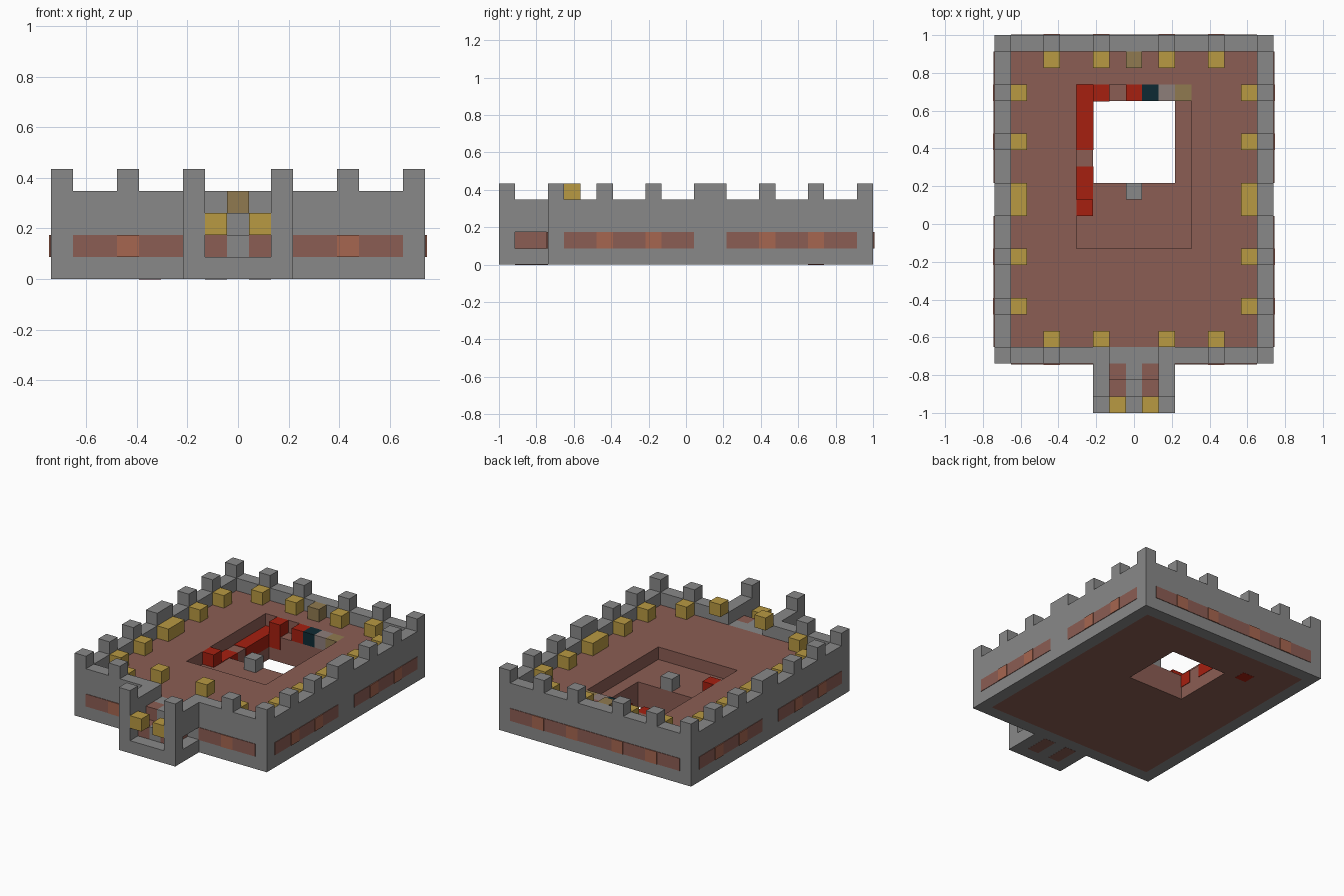
import bpy, bmesh
from mathutils import Matrix, Vector

cube = bpy.data.objects.get("Cube")
if cube:
    bpy.data.objects.remove(cube, do_unlink=True)

U = 2 / 23                       # block size
ORIGIN = Vector((8.5, 11.5, 0))  # block grid centre
PAD = 0.04                       # plate thickness in blocks

COLOURS = {
    "stone_grey": (0.25, 0.25, 0.25),
    "brick_brown": (0.26, 0.11, 0.087),
    "light_brick": (0.38, 0.133, 0.08),
    "torch_yellow": (0.48, 0.32, 0.055),
    "dim_torch": (0.28, 0.195, 0.08),
    "bright_red": (0.38, 0.014, 0.005),
    "dark_teal": (0.004, 0.023, 0.033),
    "dusty_grey": (0.27, 0.21, 0.195),
}
MATS = {}
for label, rgb in COLOURS.items():
    m = bpy.data.materials.new(label)
    m.use_nodes = True
    m.diffuse_color = (*rgb, 1)
    bsdf = m.node_tree.nodes["Principled BSDF"]
    bsdf.inputs["Base Color"].default_value = (*rgb, 1)
    bsdf.inputs["Roughness"].default_value = 0.9
    MATS[label] = m


def finish(name, bm, colour):
    for v in bm.verts:
        v.co = (v.co - ORIGIN) * U
    bmesh.ops.recalc_face_normals(bm, faces=bm.faces)
    mesh = bpy.data.meshes.new(name)
    bm.to_mesh(mesh)
    bm.free()
    mesh.materials.append(MATS[colour])
    bpy.context.collection.objects.link(bpy.data.objects.new(name, mesh))


def boxes(name, colour, *bounds):
    """One object of boxes, each given as (x0, x1, y0, y1, z0, z1) in blocks."""
    bm = bmesh.new()
    for x0, x1, y0, y1, z0, z1 in bounds:
        mid = Vector((x0 + x1, y0 + y1, z0 + z1)) / 2
        size = Matrix.Diagonal((x1 - x0, y1 - y0, z1 - z0, 1))
        bmesh.ops.create_cube(bm, size=1, matrix=Matrix.Translation(mid) @ size)
    finish(name, bm, colour)


def block(x, y, z, height=1):
    return (x, x + 1, y, y + 1, z, z + height)


def ring(name, colour, outer, inner, z0, z1):
    """Rectangular frame with an opening."""
    bm = bmesh.new()
    loops = []
    for x0, x1, y0, y1 in (outer, inner):
        for z in (z0, z1):
            loops.append([bm.verts.new((x, y, z)) for x, y in
                          ((x0, y0), (x1, y0), (x1, y1), (x0, y1))])
    ob, ot, ib, it = loops
    for a, b in ((ob, ot), (ot, it), (it, ib), (ib, ob)):
        for i in range(4):
            j = (i + 1) % 4
            bm.faces.new((a[i], a[j], b[j], b[i]))
    finish(name, bm, colour)


# Courtyard with a sunken pit and a shaft through the bottom
COURT = (1, 16, 4, 22)
ring("courtyard_base", "brick_brown", COURT, (6, 11, 14, 19), 0, 2)
ring("courtyard_floor", "brick_brown", COURT, (5, 12, 10, 20), 2, 3)

# Outer wall, parapet with a gap at the gate, and merlons
ring("outer_wall", "stone_grey", (0, 17, 3, 23), COURT, 0, 3)
boxes("parapet", "stone_grey",
      (0, 1, 3, 23, 3, 4), (16, 17, 3, 23, 3, 4), (1, 16, 22, 23, 3, 4),
      (1, 7, 3, 4, 3, 4), (10, 16, 3, 4, 3, 4))
SIDE_MERLONS = (6, 9, 12, 13, 16, 19)
BACK_MERLONS = (3, 6, 10, 13)
merlons = [block(x, y, 4) for x in (0, 16) for y in (3, 6, 9, 16, 19, 22)]
merlons += [(x, x + 1, 12, 14, 4, 5) for x in (0, 16)]
merlons += [block(x, 22, 4) for x in BACK_MERLONS]
merlons += [block(x, 3, 4) for x in (3, 13)]
boxes("merlons", "stone_grey", *merlons)

# Torches on the inner side of the wall
torches = [block(x, y, 3) for x in (1, 15) for y in SIDE_MERLONS]
torches += [block(x, 21, 3) for x in BACK_MERLONS]
torches += [block(x, 4, 3) for x in (3, 13)]
torches += [block(x, 4, 4) for x in (6, 10)]
torches += [block(x, 0, 2) for x in (7, 9)]
boxes("torches", "torch_yellow", *torches)
boxes("back_dim_torch", "dim_torch", block(8, 21, 3))

# Brick bands set in the outer wall, lighter beside the torches
for side, x in (("left", 17), ("right", 0)):
    for part, y0, y1, spots in (("front", 4, 12, (6, 9)), ("rear", 14, 22, (16, 19))):
        boxes(f"{side}_{part}_band", "brick_brown", (x - PAD, x + PAD, y0, y1, 1, 2))
        boxes(f"{side}_{part}_light_bricks", "light_brick",
              *[(x - 2 * PAD, x + 2 * PAD, y, y + 1, 1, 2) for y in spots])
boxes("back_band", "brick_brown", (1, 16, 23 - PAD, 23 + PAD, 1, 2))
boxes("back_light_bricks", "light_brick",
      *[(x, x + 1, 23 - 2 * PAD, 23 + 2 * PAD, 1, 2) for x in BACK_MERLONS])
boxes("front_bands", "brick_brown",
      *[(x, x + 5, 3 - PAD, 3 + PAD, 1, 2) for x in (1, 11)])
boxes("front_light_bricks", "light_brick",
      *[(x, x + 1, 3 - 2 * PAD, 3 + 2 * PAD, 1, 2) for x in (3, 13)])

# Gatehouse: slab, posts, side walls with a low window, stairs
boxes("gate_slab", "stone_grey", (6, 11, 0, 3, 0, 1))
boxes("gate_posts", "stone_grey", *[block(x, 0, 1, 4) for x in (6, 10)])
boxes("gate_side_walls", "stone_grey", *[(x, x + 1, 1, 3, 2, 4) for x in (6, 10)])
boxes("gate_middle_steps", "stone_grey", block(8, 1, 1), block(8, 2, 1, 2))
boxes("gate_brick_steps", "brick_brown",
      *[b for x in (7, 9) for b in (block(x, 1, 1), block(x, 2, 1, 2))])
boxes("gate_under_bricks", "brick_brown",
      *[(x, x + 1, 1, 3, -PAD / 4, PAD) for x in (7, 9)])

# Pit furnishings
boxes("pit_stone", "stone_grey", block(8, 13, 2))
boxes("pit_red_ledge", "bright_red",
      *[(5, 6 + PAD, a, b, 1, 2 + PAD) for a, b in ((14, 15), (16, 19))],
      (5, 6, 13, 14, 1, 2 + PAD), (5, 6, 19, 20, 1, 2 + PAD))
boxes("pit_red_blocks", "bright_red", block(5, 12, 2), block(8, 19, 2),
      (6, 7, 19 - PAD, 20, 1, 3))
boxes("pit_teal_block", "dark_teal", block(9, 19, 2))
boxes("pit_dusty_block", "dusty_grey", block(10, 19, 2))
boxes("pit_dim_block", "dim_torch", block(11, 19, 2))
boxes("underside_red_spot", "bright_red", (4, 5, 19, 20, -PAD / 4, PAD))
